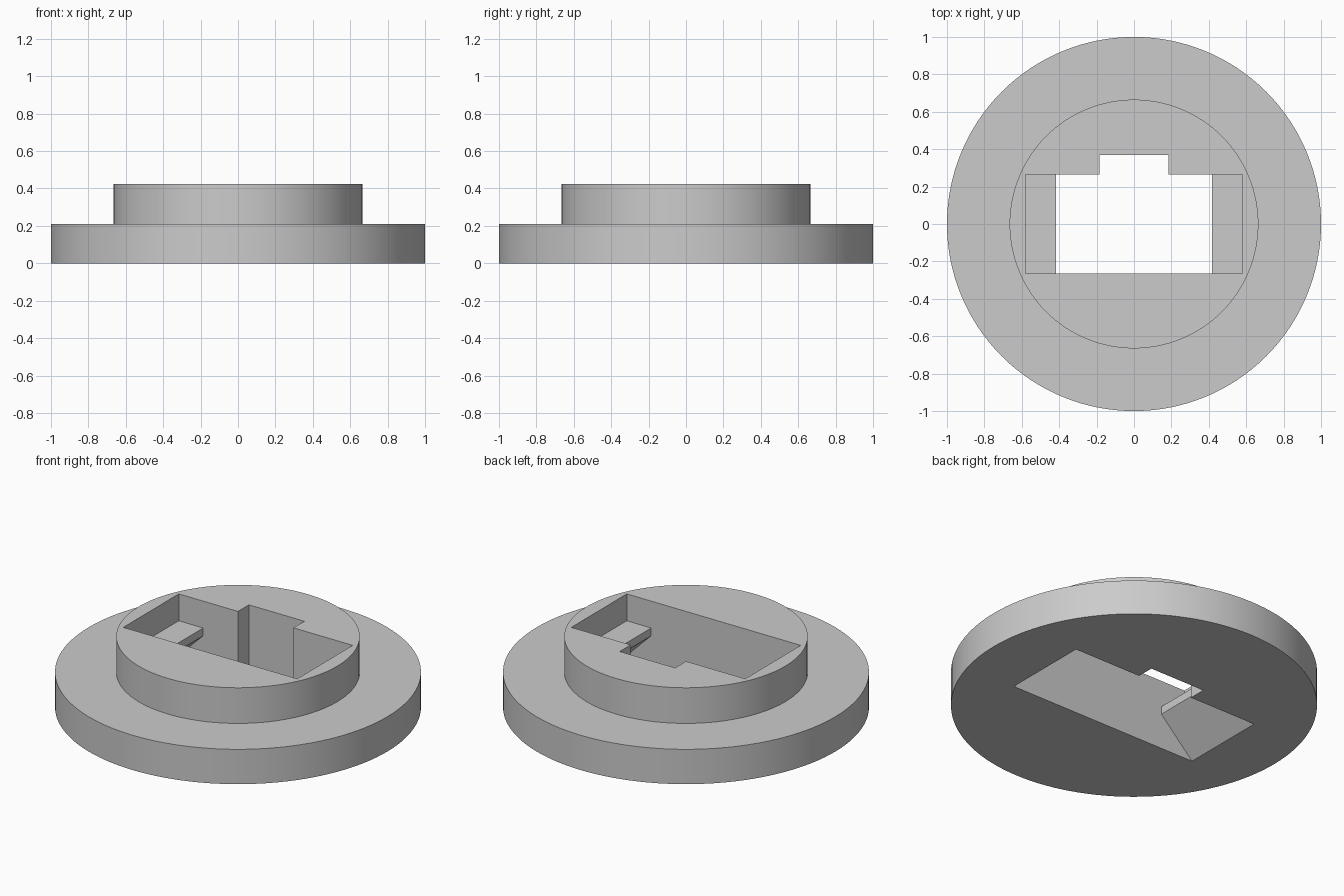
import bpy
import bmesh
from math import cos, sin, tau, radians

cube = bpy.data.objects.get("Cube")
if cube:
    bpy.data.objects.remove(cube, do_unlink=True)

SEGMENTS = 128
HALF_DEPTH = 0.264

grey = bpy.data.materials.new("plain_grey")
grey.use_nodes = True
grey.diffuse_color = (0.6, 0.6, 0.6, 1)
grey.node_tree.nodes["Principled BSDF"].inputs["Base Color"].default_value = (0.6, 0.6, 0.6, 1)


def skin_rings(name, rings):
    """Join matching closed rings of points into a capped solid."""
    bm = bmesh.new()
    loops = [[bm.verts.new(p) for p in ring] for ring in rings]
    for low, high in zip(loops, loops[1:]):
        for i in range(len(low)):
            j = (i + 1) % len(low)
            bm.faces.new((low[i], low[j], high[j], high[i]))
    bm.faces.new(loops[0][::-1])
    bm.faces.new(loops[-1])
    bmesh.ops.recalc_face_normals(bm, faces=bm.faces[:])
    mesh = bpy.data.meshes.new(name)
    bm.to_mesh(mesh)
    bm.free()
    mesh.materials.append(grey)
    obj = bpy.data.objects.new(name, mesh)
    bpy.context.collection.objects.link(obj)
    return obj


def circle(radius, z):
    angles = [tau * i / SEGMENTS for i in range(SEGMENTS)]
    return [(radius * cos(a), radius * sin(a), z) for a in angles]


def prism(name, outline, y0, y1):
    """Extrude an x-z outline along y."""
    return skin_rings(name, [[(x, y, z) for x, z in outline] for y in (y0, y1)])


# Wide flange with a raised round boss
body = skin_rings("stepped_flange", [circle(1, 0), circle(1, 0.21),
                                     circle(0.665, 0.21), circle(0.665, 0.425)])

# Slot with a ledge at each end, undercut by a sloping face
half = [(0.655, -0.02), (0.417, 0.216), (0.417, 0.263), (0.58, 0.263), (0.58, 0.5)]
outline = half + [(-x, z) for x, z in reversed(half)]
slot = prism("slot_cutter", outline, -HALF_DEPTH, HALF_DEPTH)

# Key notch in the back wall of the slot
key = [(-0.185, -0.1), (0.185, -0.1), (0.185, 0.6), (-0.185, 0.6)]
notch = prism("notch_cutter", key, 0, 0.368)

bpy.ops.object.select_all(action="DESELECT")
bpy.context.view_layer.objects.active = body
body.select_set(True)
for cutter in (slot, notch):
    cutter.hide_render = True
    cut = body.modifiers.new(cutter.name, "BOOLEAN")
    cut.operation = "DIFFERENCE"
    cut.solver = "EXACT"
    cut.object = cutter
    bpy.ops.object.modifier_apply(modifier=cut.name)
    bpy.data.objects.remove(cutter, do_unlink=True)

bpy.ops.object.shade_smooth_by_angle(angle=radians(30))
